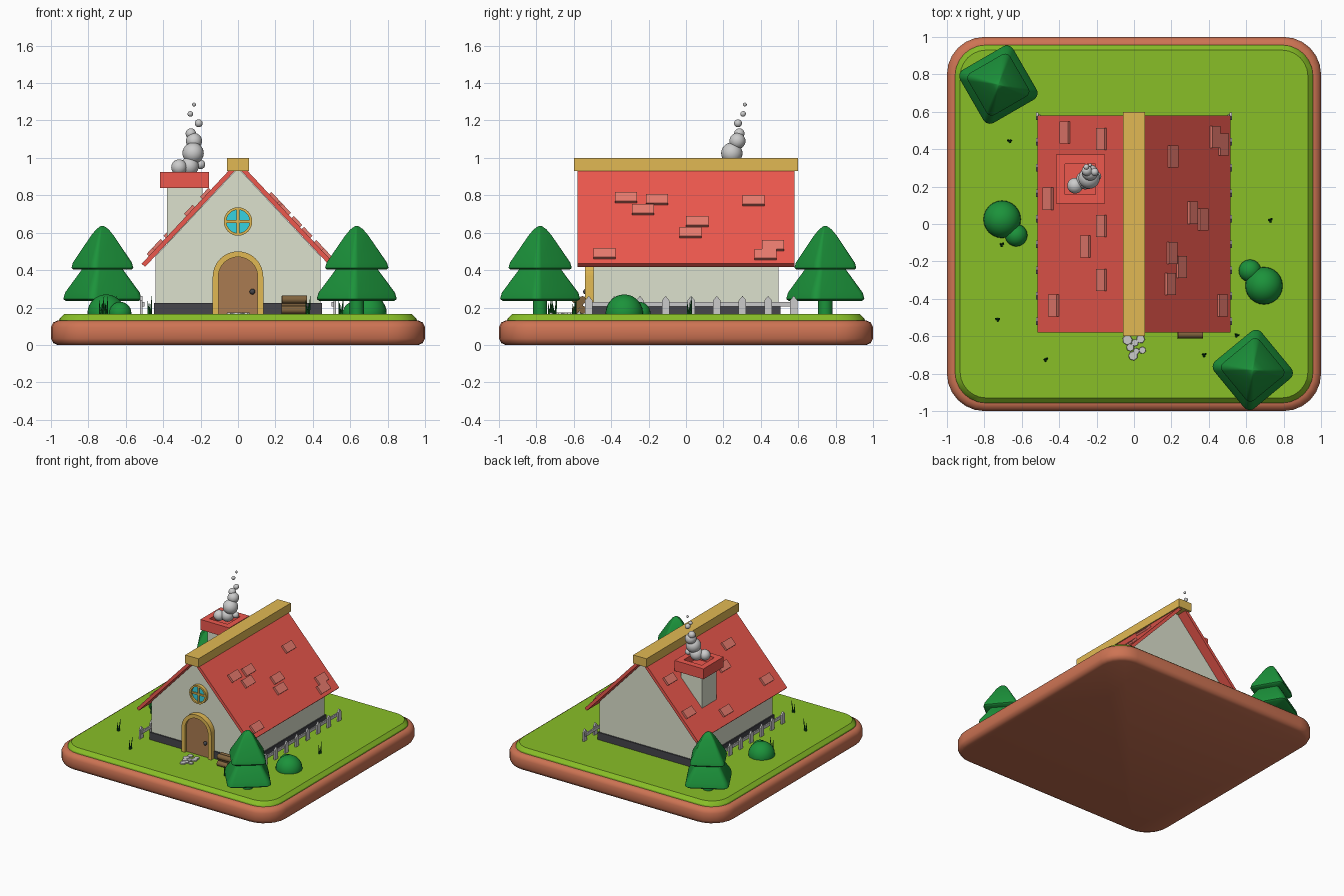
import bpy, bmesh, math, random
from mathutils import Matrix, Vector

if "Cube" in bpy.data.objects:
    bpy.data.objects.remove(bpy.data.objects["Cube"])

random.seed(4)
GROUND = 0.165


def mat(name, r, g, b):
    m = bpy.data.materials.new(name)
    m.diffuse_color = (r ** 2.2, g ** 2.2, b ** 2.2, 1)
    m.use_nodes = True
    m.node_tree.nodes["Principled BSDF"].inputs["Base Color"].default_value = m.diffuse_color
    return m


EARTH = mat("earth", 0.80, 0.45, 0.33)
LAWN = mat("lawn", 0.53, 0.74, 0.17)
CREAM = mat("cream", 0.86, 0.88, 0.80)
RED = mat("red", 0.93, 0.35, 0.31)
TILE = mat("tile", 0.91, 0.48, 0.43)
GOLD = mat("gold", 0.88, 0.72, 0.33)
BROWN = mat("brown", 0.66, 0.48, 0.32)
LOG = mat("log", 0.50, 0.39, 0.25)
DARK = mat("dark", 0.28, 0.28, 0.30)
GLASS = mat("glass", 0.22, 0.82, 0.88)
LEAF = mat("leaf", 0.13, 0.57, 0.24)
BLADE = mat("blade", 0.08, 0.36, 0.14)


def finish(name, bm, material=None, angle=30):
    bmesh.ops.recalc_face_normals(bm, faces=bm.faces)
    me = bpy.data.meshes.new(name)
    bm.to_mesh(me)
    bm.free()
    me.shade_smooth()
    me.set_sharp_from_angle(angle=math.radians(angle))
    if material:
        me.materials.append(material)
    ob = bpy.data.objects.new(name, me)
    bpy.context.collection.objects.link(ob)
    return ob


def add_prism(bm, pts, a, b, axis="y"):
    def at(u, v, t):
        return (u, t, v) if axis == "y" else (t, u, v)
    lo = [bm.verts.new(at(u, v, a)) for u, v in pts]
    hi = [bm.verts.new(at(u, v, b)) for u, v in pts]
    bm.faces.new(lo)
    bm.faces.new(hi[::-1])
    for i in range(len(pts)):
        j = (i + 1) % len(pts)
        bm.faces.new((lo[i], lo[j], hi[j], hi[i]))


def prism(name, profiles, a, b, material=None, axis="y"):
    bm = bmesh.new()
    for pts in profiles:
        add_prism(bm, pts, a, b, axis)
    return finish(name, bm, material)


def rect(u0, u1, v0, v1):
    return [(u0, v0), (u1, v0), (u1, v1), (u0, v1)]


def loft(name, rings, material=None, seg=6, center=(0, 0), turn=0, angle=30):
    """Stack of rounded squares; each ring is (half width, corner radius, z)."""
    bm = bmesh.new()
    rows = []
    for h, r, z in rings:
        row = []
        for k in range(4):
            diag = math.radians(45 + 90 * k)
            cx, cy = [(h - r) * math.sqrt(2) * f(diag) for f in (math.cos, math.sin)]
            for s in range(seg + 1):
                a = diag + math.radians(90 * (s / seg - 0.5)) if seg else diag
                row.append(bm.verts.new((cx + r * math.cos(a), cy + r * math.sin(a), z)))
        rows.append(row)
    n = len(rows[0])
    for p, q in zip(rows, rows[1:]):
        for i in range(n):
            j = (i + 1) % n
            bm.faces.new((p[i], p[j], q[j], q[i]))
    bm.faces.new(rows[0][::-1])
    bm.faces.new(rows[-1])
    bm.transform(Matrix.Translation((*center, 0)) @ Matrix.Rotation(math.radians(turn), 4, "Z"))
    return finish(name, bm, material, angle)


def balls(name, items, material=None):
    bm = bmesh.new()
    for x, y, z, r in items:
        bmesh.ops.create_uvsphere(bm, u_segments=24, v_segments=14, radius=r,
                                  matrix=Matrix.Translation((x, y, z)))
    return finish(name, bm, material, 60)


def cyl(bm, r1, r2, depth, loc, rot=Matrix(), seg=24):
    bmesh.ops.create_cone(bm, cap_ends=True, segments=seg, radius1=r1, radius2=r2, depth=depth,
                          matrix=Matrix.Translation(loc) @ rot)


RX = Matrix.Rotation(math.pi / 2, 4, "X")
RY = Matrix.Rotation(math.pi / 2, 4, "Y")

# Ground slab and lawn
loft("base", [(0.965, 0.17, 0), (0.988, 0.19, 0.01), (1, 0.2, 0.035), (1, 0.2, 0.095),
              (0.988, 0.19, 0.12), (0.965, 0.17, 0.13)], EARTH, angle=50)
loft("lawn", [(0.958, 0.165, 0.125), (0.955, 0.165, 0.14), (0.93, 0.14, GROUND)], LAWN)

# House body
prism("walls", [[(-0.44, 0.16), (0.44, 0.16), (0.44, 0.475), (0, 0.946), (-0.44, 0.475)]],
      -0.495, 0.495, CREAM)
prism("foundation", [rect(-0.45, 0.45, 0.15, 0.225)], -0.505, 0.505, DARK)
prism("ridge_beam", [rect(-0.06, 0.06, 0.93, 1.0)], -0.6, 0.6, GOLD)

# Roof slopes with raised tiles
TILES = {1: [(0.205, 0.36), (0.43, 0.465), (0.475, 0.425), (0.31, 0.06), (0.365, 0.025),
             (0.2, -0.155), (0.25, -0.23), (0.19, -0.32), (0.47, -0.435)],
         -1: [(0.365, 0.49), (0.17, 0.455), (0.455, 0.135), (0.17, -0.01), (0.255, -0.12),
              (0.17, -0.3), (0.425, -0.435)]}
PITCH = math.atan(1.07)
for side, label in ((1, "right"), (-1, "left")):
    prism("roof_" + label, [[(side * x, z) for x, z in
          ((0, 0.985), (0.515, 0.434), (0.497, 0.417), (0, 0.949))]], -0.58, 0.58, RED)
    bm = bmesh.new()
    for x, y in TILES[side]:
        m = (Matrix.Translation((side * x, y, 0.987 - 1.07 * x))
             @ Matrix.Rotation(side * PITCH, 4, "Y") @ Matrix.Diagonal((0.066, 0.118, 0.03, 1)))
        bmesh.ops.create_cube(bm, size=1, matrix=m)
    finish("roof_tiles_" + label, bm, TILE)

# Chimney and smoke
prism("chimney_shaft", [rect(-0.38, -0.19, 0.5, 0.85)], 0.145, 0.335, CREAM)
loft("chimney_cap", [(0.131, 0, 0.84), (0.131, 0, 0.925), (0.082, 0, 0.925), (0.082, 0, 0.87)],
     RED, seg=0, center=(-0.287, 0.24))
balls("smoke", [(-0.315, 0.205, 0.95, 0.042), (-0.26, 0.235, 0.955, 0.05), (-0.2, 0.255, 0.965, 0.025),
                (-0.24, 0.245, 1.025, 0.057), (-0.235, 0.275, 1.09, 0.043), (-0.252, 0.285, 1.13, 0.028),
                (-0.21, 0.278, 1.185, 0.021), (-0.255, 0.305, 1.235, 0.015),
                (-0.235, 0.315, 1.285, 0.01)])


# Arched door
def arch(w, spring=0.365, n=20):
    return ([(w, 0.16)] + [(w * math.cos(math.pi * i / n), spring + w * math.sin(math.pi * i / n))
                           for i in range(n + 1)] + [(-w, 0.16)])


prism("door", [arch(0.108)], -0.52, -0.49, BROWN)
prism("door_frame", [arch(0.135) + arch(0.105)[::-1]], -0.54, -0.49, GOLD)
balls("door_knob", [(0.077, -0.535, 0.285, 0.015)], DARK)

# Round window
bm = bmesh.new()
cyl(bm, 0.068, 0.068, 0.02, (0, -0.498, 0.66), RX, 32)
finish("window_glass", bm, GLASS)
circle = [(math.cos(math.tau * i / 32), math.sin(math.tau * i / 32)) for i in range(33)]
ring = ([(0.076 * c, 0.66 + 0.076 * s) for c, s in circle]
        + [(0.062 * c, 0.66 + 0.062 * s) for c, s in circle[::-1]])
prism("window_frame", [ring], -0.525, -0.49, GOLD)
prism("window_bars", [rect(-0.007, 0.007, 0.595, 0.725), rect(-0.065, 0.065, 0.653, 0.667)],
      -0.518, -0.495, GOLD)

# Picket fences along both sides
pickets = [[(y - 0.02, 0.16), (y + 0.02, 0.16), (y + 0.02, 0.238), (y, 0.262), (y - 0.02, 0.238)]
           for y in (-0.52 + 0.137 * i for i in range(9))]
for side, label in ((1, "right"), (-1, "left")):
    prism("fence_pickets_" + label, pickets, side * 0.51, side * 0.523, axis="x")
    prism("fence_rail_" + label, [rect(-0.53, 0.585, 0.205, 0.23)], side * 0.5, side * 0.511, axis="x")

# Trees: two rounded pyramids on a trunk
LOWER = [(0.2, 0.235), (0.215, 0.245), (0.205, 0.28), (0.1, 0.42), (0.05, 0.47)]
UPPER = [(0.16, 0.403), (0.17, 0.412), (0.162, 0.44), (0.062, 0.585), (0.035, 0.617),
         (0.012, 0.634), (0.003, 0.636)]
for label, spot, turn in (("back", (-0.725, 0.745), 30), ("front", (0.635, -0.78), 39.5)):
    for part, rows in (("lower", LOWER), ("upper", UPPER)):
        loft(f"tree_{label}_{part}", [(d / 1.31, d / 5.24, z) for d, z in rows], LEAF,
             center=spot, turn=turn, angle=50)
    bm = bmesh.new()
    cyl(bm, 0.038, 0.038, 0.12, (*spot, 0.21), seg=12)
    finish(f"tree_{label}_trunk", bm, LEAF, 40)

# Bushes
balls("bush_left", [(-0.705, 0.025, 0.17, 0.1), (-0.63, -0.06, 0.17, 0.06)], LEAF)
balls("bush_right", [(0.695, -0.33, 0.17, 0.1), (0.62, -0.25, 0.17, 0.06)], LEAF)

# Firewood stack
bm = bmesh.new()
for y, z in ((-0.59, 0.187), (-0.55, 0.187), (-0.59, 0.243), (-0.553, 0.24), (-0.57, 0.217)):
    cyl(bm, 0.021, 0.021, 0.135, (0.303 + random.uniform(-0.004, 0.004), y, z), RY, 12)
finish("firewood", bm, LOG, 40)

# Stepping stones
bm = bmesh.new()
for x, y, r in ((-0.03, -0.575, 0.025), (0.03, -0.58, 0.022), (-0.035, -0.62, 0.028), (0.035, -0.615, 0.024),
                (0.005, -0.635, 0.02), (-0.02, -0.66, 0.022), (0.045, -0.675, 0.02),
                (0.012, -0.68, 0.018), (-0.005, -0.705, 0.026)):
    cyl(bm, r, r * 0.9, 0.012, (x, y, 0.168), Matrix.Rotation(random.random() * 6, 4, "Z"), 7)
finish("stepping_stones", bm)

# Grass tufts
bm = bmesh.new()
for x, y in ((-0.665, 0.445), (-0.705, -0.11), (-0.73, -0.51), (-0.47, -0.725), (0.375, -0.7),
             (0.55, -0.595), (0.73, 0.02)):
    for k in range(3):
        a = math.radians(120 * k + random.uniform(0, 60))
        h = (0.1, 0.075, 0.06)[k]
        off = Vector((math.cos(a), math.sin(a), 0)) * 0.01
        tilt = Matrix.Rotation(a, 4, "Z") @ Matrix.Rotation(0.1, 4, "Y")
        cyl(bm, 0.007, 0.001, h, Vector((x, y, GROUND + h / 2 - 0.003)) + off, tilt, 5)
finish("grass_tufts", bm, BLADE)
